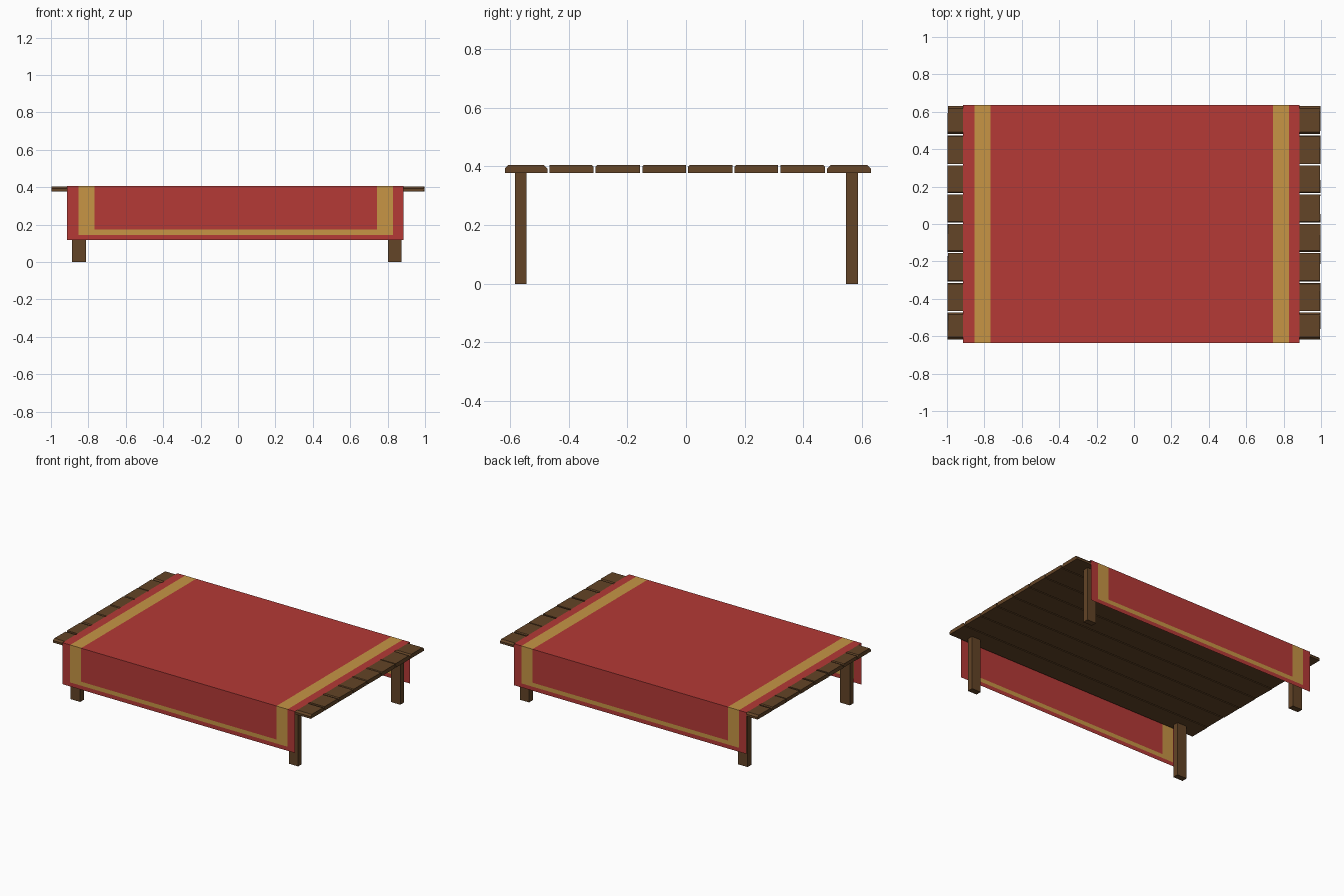
import bpy, bmesh, random
from mathutils import Vector

if "Cube" in bpy.data.objects:
    bpy.data.objects.remove(bpy.data.objects["Cube"])

random.seed(4)


def material(name, rgb):
    m = bpy.data.materials.new(name)
    m.diffuse_color = (*rgb, 1)
    m.use_nodes = True
    m.node_tree.nodes["Principled BSDF"].inputs["Base Color"].default_value = m.diffuse_color
    return m


wood = material("wood", (0.125, 0.058, 0.020))
red = material("red_cloth", (0.46, 0.042, 0.037))
gold = material("gold_trim", (0.57, 0.30, 0.06))


def finish(name, bm, mats):
    bmesh.ops.recalc_face_normals(bm, faces=bm.faces)
    me = bpy.data.meshes.new(name)
    bm.to_mesh(me)
    bm.free()
    for m in mats:
        me.materials.append(m)
    ob = bpy.data.objects.new(name, me)
    bpy.context.collection.objects.link(ob)
    return ob


def box(lo, hi):
    bm = bmesh.new()
    bmesh.ops.create_cube(bm, size=1)
    lo, hi = Vector(lo), Vector(hi)
    for v in bm.verts:
        v.co = Vector([(a + b) / 2 + c * (b - a) for a, b, c in zip(lo, hi, v.co)])
    return bm


# Legs
for side, x0, x1 in (("left", -0.887, -0.812), ("right", 0.803, 0.873)):
    for end, y0, y1 in (("front", -0.583, -0.543), ("back", 0.545, 0.586)):
        finish(f"{end}_{side}_leg", box((x0, y0, 0), (x1, y1, 0.382)), [wood])

# Table top planks with hand-cut corners
edges = [-0.621, -0.469, -0.312, -0.153, 0.003, 0.161, 0.317, 0.477, 0.633]
for i, (y0, y1) in enumerate(zip(edges, edges[1:])):
    bm = box((-0.998, y0 + 0.004, 0.378), (0.997, y1 - 0.003, 0.4045))
    corners = [e for e in bm.edges
               if all(v.co.z > 0.4 for v in e.verts)
               and abs(e.verts[0].co.x - e.verts[1].co.x) > 1]
    chipped = corners if i in (0, 7) else [random.choice(corners)]
    bmesh.ops.bevel(bm, geom=chipped, offset=0.012 if i in (0, 7) else 0.006,
                    segments=1, affect='EDGES')
    for v in bm.verts:
        v.co.x -= 0.004 * random.random() * (1 if v.co.x > 0 else -1)
    finish(f"plank_{i + 1}", bm, [wood])

# Draped cloth: a profile across y, divided along x by the trim bands
xs = [-0.913, -0.853, -0.768, 0.742, 0.828, 0.885]
drop = [(-0.635, 0.117), (-0.635, 0.145), (-0.635, 0.173), (-0.635, 0.407)]
profile = drop + [(-y, z) for y, z in reversed(drop)]
bm = bmesh.new()
grid = [[bm.verts.new((x, y, z)) for x in xs] for y, z in profile]
for j in range(len(profile) - 1):
    for i in range(len(xs) - 1):
        f = bm.faces.new((grid[j][i], grid[j][i + 1], grid[j + 1][i + 1], grid[j + 1][i]))
        hem = j in (0, 6)
        band = i in (1, 3) or (j in (1, 5) and i == 2)
        f.material_index = 1 if band and not hem else 0
finish("tablecloth", bm, [red, gold])
